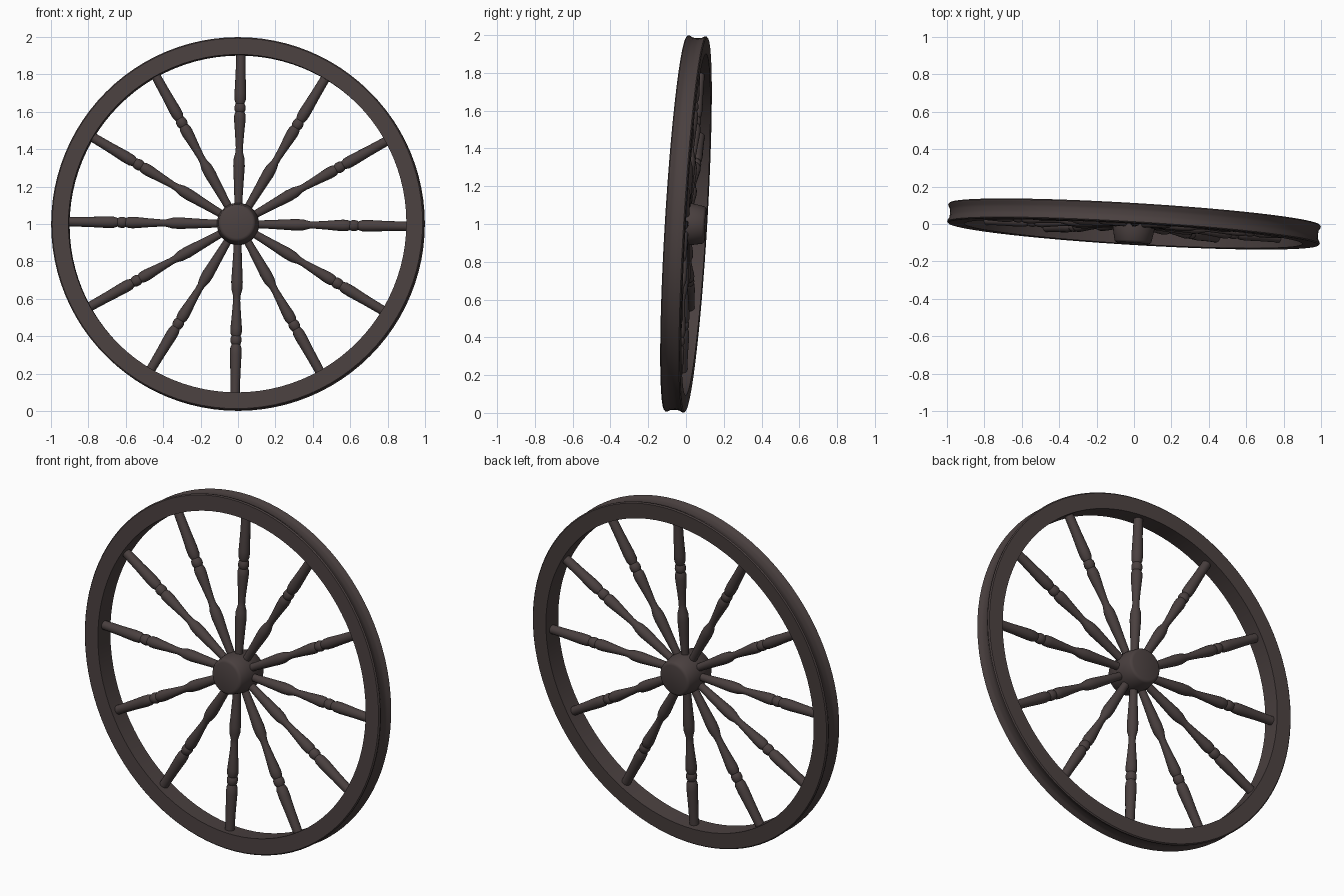
import bpy, bmesh, math
from mathutils import Vector, Matrix

if "Cube" in bpy.data.objects:
    bpy.data.objects.remove(bpy.data.objects["Cube"])

# one dark wood colour
wood = bpy.data.materials.new("dark_wood")
wood.diffuse_color = (0.068, 0.051, 0.050, 1)
wood.use_nodes = True
wood.node_tree.nodes["Principled BSDF"].inputs["Base Color"].default_value = wood.diffuse_color

# the wheel's tilted frame: U right, V up, A along the axle
A = Vector((0.06, 1, -0.06)).normalized()
U = (Vector((1, 0, 0)) - A * A.x).normalized()
V = U.cross(A)
CENTRE = Vector((0, 0, 1))


def lathe(name, profile, axis, e1, e2, origin, steps, closed=False):
    """Spin (radius, distance) pairs around an axis."""
    bm = bmesh.new()
    rings = []
    for i in range(steps):
        t = 2 * math.pi * i / steps
        d = e1 * math.cos(t) + e2 * math.sin(t)
        rings.append([bm.verts.new(origin + d * r + axis * h) for r, h in profile])
    n = len(profile)
    for i in range(steps):
        a, b = rings[i], rings[(i + 1) % steps]
        for j in range(n if closed else n - 1):
            k = (j + 1) % n
            bm.faces.new((a[j], a[k], b[k], b[j]))
    if not closed:
        bm.faces.new([r[0] for r in rings])
        bm.faces.new([r[-1] for r in rings])
    bmesh.ops.recalc_face_normals(bm, faces=bm.faces)
    mesh = bpy.data.meshes.new(name)
    bm.to_mesh(mesh)
    bm.free()
    mesh.materials.append(wood)
    ob = bpy.data.objects.new(name, mesh)
    bpy.context.collection.objects.link(ob)
    bpy.ops.object.select_all(action='DESELECT')
    ob.select_set(True)
    bpy.context.view_layer.objects.active = ob
    bpy.ops.object.shade_smooth_by_angle(angle=math.radians(35))
    return ob


# rim with a shallow groove around the outside
half = [(0.905, 0.053), (0.992, 0.053), (0.998, 0.047), (0.996, 0.038),
        (0.988, 0.024), (0.986, 0.010)]
rim = half + [(r, -h) for r, h in reversed(half)]
lathe("rim", rim, A, U, V, CENTRE, 96, closed=True)

# barrel hub with rounded ends
half = [(0.082, 0.104), (0.093, 0.100), (0.099, 0.092), (0.108, 0.045), (0.112, 0.02)]
hub = half + [(r, -h) for r, h in reversed(half)]
lathe("hub", hub, A, U, V, CENTRE, 40)

# turned spokes, (radius, distance from the axle)
spoke = [(0.021, 0.09), (0.022, 0.14), (0.027, 0.24), (0.031, 0.31), (0.029, 0.35),
         (0.020, 0.385), (0.019, 0.41), (0.024, 0.48), (0.031, 0.56), (0.030, 0.585),
         (0.024, 0.60), (0.029, 0.61), (0.030, 0.622), (0.028, 0.635), (0.023, 0.645),
         (0.030, 0.665), (0.031, 0.70), (0.027, 0.80), (0.025, 0.912)]
for i in range(12):
    t = math.radians(30 * i - 1)
    d = U * math.cos(t) + V * math.sin(t)
    lathe(f"spoke_{i + 1}", spoke, d, A, d.cross(A), CENTRE, 16)
